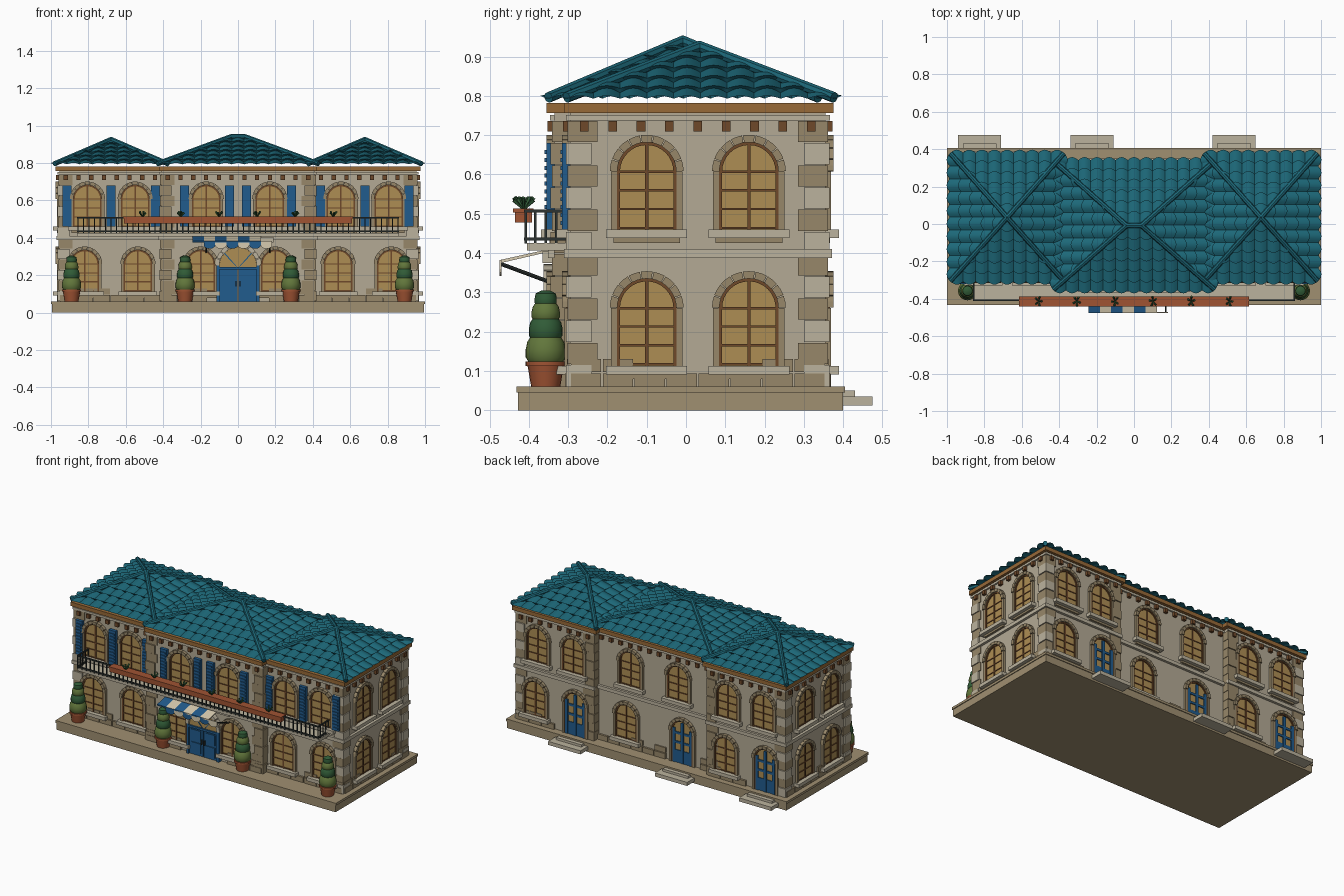
import bpy, bmesh, random
from math import sin, cos, pi, radians
from mathutils import Matrix, Vector

if "Cube" in bpy.data.objects:
    bpy.data.objects.remove(bpy.data.objects["Cube"])

random.seed(4)
parts = {}
I4 = Matrix.Identity(4)
COL = dict(wall=(178, 168, 147), stone=(150, 134, 105), pale=(186, 177, 156), base=(158, 142, 112),
           roof=(34, 104, 120), wood=(110, 74, 46), fascia=(150, 105, 58), glass=(172, 140, 84), blue=(38, 92, 140),
           iron=(48, 54, 52), terra=(158, 84, 54), dark_green=(52, 92, 58), olive=(98, 118, 62), cream=(214, 202, 174))


def part(name, col):
    if name not in parts:
        parts[name] = (bmesh.new(), col)
    return parts[name][0]


def prism(name, col, M, pts, d0, d1):
    # extrude a (u, z) outline outward from a wall, local outward is -y
    bm = part(name, col)
    rings = [[bm.verts.new(M @ Vector((u, -d, z))) for u, z in pts] for d in (d0, d1)]
    bm.faces.new(rings[0])
    bm.faces.new(rings[1][::-1])
    n = len(pts)
    for i in range(n):
        j = (i + 1) % n
        bm.faces.new((rings[0][j], rings[0][i], rings[1][i], rings[1][j]))


def panel(name, col, M, u0, u1, z0, z1, d0, d1):
    prism(name, col, M, [(u0, z0), (u1, z0), (u1, z1), (u0, z1)], d0, d1)


def box(name, col, x0, x1, y0, y1, z0, z1):
    panel(name, col, I4, x0, x1, z0, z1, -y0, -y1)


def arch(w, z0, zs, n=12):
    return [(-w, z0), (w, z0)] + [(w * cos(pi * i / n), zs + w * sin(pi * i / n)) for i in range(n + 1)]


def arch_ring(name, col, M, r0, r1, zs, d, n, gap=0.0):
    for i in range(n):
        a = [pi * (i + gap + (1 - 2 * gap) * k / 2) / n for k in range(3)]
        pts = [(r1 * cos(t), zs + r1 * sin(t)) for t in a] + [(r0 * cos(t), zs + r0 * sin(t)) for t in a[::-1]]
        prism(name, col, M, pts, 0, d)


def rod(name, col, p, q, r0, r1, n=8):
    p, q = Vector(p), Vector(q)
    M = Matrix.Translation((p + q) / 2) @ (q - p).to_track_quat('Z', 'Y').to_matrix().to_4x4()
    bmesh.ops.create_cone(part(name, col), cap_ends=True, segments=n, radius1=r0, radius2=r1,
                          depth=(q - p).length, matrix=M)


def lathe(name, col, x, y, prof, n=20):
    bm = part(name, col)
    rings = [[bm.verts.new((x + r * cos(2 * pi * i / n), y + r * sin(2 * pi * i / n), z)) for i in range(n)] for r, z in prof]
    for a, b in zip(rings, rings[1:]):
        for i in range(n):
            bm.faces.new((a[i], a[(i + 1) % n], b[(i + 1) % n], b[i]))
    bm.faces.new(rings[0][::-1])
    bm.faces.new(rings[-1])


def wall_frame(x, y, a):
    return Matrix.Translation((x, y, 0)) @ Matrix.Rotation(radians(a), 4, 'Z')


def surround(M, z, zs):
    for s in (-1, 1):
        panel('opening_jambs', 'stone', M, s * .076, s * .091, z, zs, 0, .014)
        panel('window_frames', 'wood', M, s * .068, s * .077, z, zs, 0, .011)
    arch_ring('window_frame_arches', 'wood', M, .068, .077, zs, .011, 8)
    arch_ring('arch_stones', 'stone', M, .075, .094, zs, .02, 9, .04)


def window(M, z):
    zs = z + .147
    prism('window_glass', 'glass', M, arch(.074, z, zs), -.01, .004)
    panel('window_frames', 'wood', M, -.004, .004, z, zs + .072, 0, .009)
    for h in (.004, .052, .1, .147):
        panel('window_frames', 'wood', M, -.07, .07, z + h - .003, z + h + .003, 0, .008)
    surround(M, z, zs)
    panel('window_sills', 'pale', M, -.103, .103, z - .022, z, 0, .034)
    panel('sill_supports', 'stone', M, -.085, .085, z - .034, z - .022, 0, .012)


def back_door(M):
    prism('door_glass', 'glass', M, arch(.074, .06, .26), -.01, .004)
    surround(M, .06, .26)
    panel('back_doors', 'blue', M, -.068, .068, .06, .14, 0, .009)
    for u in (-.06, 0, .06):
        panel('back_doors', 'blue', M, u - .009, u + .009, .06, .26 + (.06 if u == 0 else .02), 0, .012)
    for z in (.19, .25):
        panel('back_doors', 'blue', M, -.068, .068, z - .007, z + .007, 0, .01)


def roof_face(A, B, C, D):
    # barrel tiles laid on a plane, trimmed along both hips
    u = (B - A).normalized()
    L = (B - A).length
    v = (C + D) / 2 - A
    v -= u * v.dot(u)
    S = v.length
    v.normalize()
    n = u.cross(v)
    cols, rows = round(L / .066), max(4, round(S / .062))
    bm, prev = bmesh.new(), None
    for r in range(rows):
        for t, lift in ((r, .012), (r + 1, 0)):
            row = []
            for i in range(cols * 6 + 1):
                h = abs(sin(pi * i / 6))
                row.append(bm.verts.new(A + u * L * i / (cols * 6) + v * (t * S / rows - (.012 * h if lift else 0))
                                        + n * (lift + .013 * h)))
            if prev:
                for i in range(cols * 6):
                    bm.faces.new((prev[i], prev[i + 1], row[i + 1], row[i]))
            prev = row
    for P, Q in ((A, D), (B, C)):
        no = (Q - P).cross(Vector((0, 0, 1))).normalized()
        if no.dot((A + B + C + D) / 4 - P) > 0:
            no = -no
        bmesh.ops.bisect_plane(bm, geom=bm.verts[:] + bm.edges[:] + bm.faces[:], plane_co=P, plane_no=no, clear_outer=True)
    me = bpy.data.meshes.new('tmp')
    bm.to_mesh(me)
    part('roof_tiles', 'roof').from_mesh(me)
    bpy.data.meshes.remove(me)
    up = Vector((0, 0, .014))
    rod('hip_ridges', 'roof', A + up, D + up, .014, .014)
    rod('hip_ridges', 'roof', C + up, D + up + u * .001, .014, .014)


def hip_roof(x0, x1, y0, y1, z0, z1, half, yr):
    c = [Vector(p) for p in ((x0, y0, z0), (x1, y0, z0), (x1, y1, z0), (x0, y1, z0))]
    m = (x0 + x1) / 2
    l, r = Vector((m - half, yr, z1)), Vector((m + half, yr, z1))
    for f in ((c[0], c[1], r, l), (c[1], c[2], r, r), (c[2], c[3], l, r), (c[3], c[0], l, l)):
        roof_face(*f)


# base slab and back steps
box('base_slab', 'base', -.995, .995, -.428, .4, 0, .047)
box('base_top', 'base', -1, 1, -.432, .405, .045, .06)
BACK_DOORS = (-.825, -.225, .535)
for x in BACK_DOORS:
    box('back_steps', 'pale', x - .115, x + .115, .39, .475, .012, .035)
    box('back_steps', 'pale', x - .09, x + .09, .39, .43, .035, .05)

# wall blocks, eave boards and roofs
box('centre_walls', 'wall', -.41, .41, -.335, .315, .06, .76)
box('centre_eaves', 'fascia', -.42, .42, -.355, .338, .757, .782)
hip_roof(-.43, .43, -.35, .337, .782, .926, .04, -.008)
for s in (-1, 1):
    a, b = sorted((s * .405, s * .955))
    box('wing_walls', 'wall', a, b, -.295, .355, .06, .76)
    a, b = sorted((s * .38, s * .977))
    box('wing_eaves', 'fascia', a, b, -.309, .376, .757, .782)
    hip_roof(a - .004, b + .004, -.304, .377, .782, .912, 0, .035)

# belt course, cornice, dentils and plinth stones on each wall
WALLS = [(0, -.335, 0, .82), (0, .315, 180, .82), (.955, .03, 90, .65), (-.955, .03, -90, .65)]
for s in (-1, 1):
    WALLS += [(s * .6825, -.295, 0, .545), (s * .6825, .355, 180, .545)]
for x, y, a, L in WALLS:
    M, h = wall_frame(x, y, a), L / 2
    panel('belt_course', 'pale', M, -h - .014, h + .014, .388, .41, 0, .016)
    panel('cornice', 'pale', M, -h - .01, h + .01, .738, .752, 0, .011)
    n = round(L / .07)
    for i in range(n):
        u = (i + .5) * L / n - h
        panel('dentils', 'wood', M, u - .011, u + .011, .71, .736, 0, .018)
    n = round(L / .085)
    for i in range(n):
        u0, u1 = i * L / n - h + .002, (i + 1) * L / n - h - .002
        c = (M @ Vector(((u0 + u1) / 2, 0, 0))).x
        if (a == 0 and abs(c) < .14) or (a == 180 and min(abs(c - d) for d in BACK_DOORS) < .11):
            continue
        panel('plinth_stones', 'stone', M, u0, u1, .06, .094, 0, .013)
        if random.random() < .5:
            panel('plinth_upper_stones', 'stone', M, u0, u1, .097, .13, 0, .008)

# corner quoins, alternating pale and dark
for s in (-1, 1):
    for x, y, sy in ((.955, -.295, -1), (.955, .355, 1), (.41, -.335, -1), (.41, .355, 1)):
        inner = y == .355 and x == .41
        for k in range(12):
            w, o = ((.055, .01), (.07, .006))[k % 2]
            x0, x1 = (x - .01, x + w) if inner else (x - w, x + o)
            xs, ys = sorted((s * x0, s * x1)), sorted((y + sy * o, y - sy * (w if x > .5 else .04)))
            nm, c = (('pale_quoins', 'pale'), ('dark_quoins', 'stone'))[k % 2 if x > .5 else 1]
            box(nm, c, *xs, *ys, .061 + k * .0565, .115 + k * .0565)

# windows and back doors
LO, UP = .113, .46
for s in (-1, 1):
    for y in (-.1, .16):
        for z in (LO, UP):
            window(wall_frame(s * .955, y, s * 90), z)
    for x, z, yf, yb in ((.82, LO, -.295, .355), (.535, LO, -.295, .355), (.2, LO, -.335, .315),
                         (.805, UP, -.295, .355), (.55, UP, -.295, .355), (.17, UP, -.335, .315)):
        window(wall_frame(s * x, yf, 0), z)
        M = wall_frame(s * x, yb, 180)
        if z == LO and min(abs(s * x - d) for d in BACK_DOORS) < .04:
            back_door(M)
        else:
            window(M, z)
    # shutters with slats
    for x, y in ((.285, -.335), (.045, -.335), (.915, -.295), (.44, -.295), (.678, -.295)):
        M = wall_frame(s * x, y, 0)
        panel('shutters', 'blue', M, -.024, .024, .46, .68, 0, .02)
        for k in range(10):
            panel('shutter_slats', 'blue', M, -.018, .018, .472 + k * .02, .482 + k * .02, 0, .025)

# front double door with fan light
M = wall_frame(0, -.335, 0)
prism('fan_light', 'glass', M, arch(.1, .235, .25), 0, .016)
arch_ring('door_arch_stones', 'pale', M, .1, .122, .25, .028, 9, .04)
for s in (-1, 1):
    panel('front_door_frame', 'blue', M, s * .1, s * .116, .06, .255, 0, .026)
    panel('front_doors', 'blue', M, s * .002, s * .1, .06, .235, 0, .016)
    for z0, z1 in ((.075, .14), (.155, .222)):
        panel('front_door_panels', 'blue', M, s * .018, s * .084, z0, z1, 0, .022)
    panel('door_handles', 'iron', M, s * .007, s * .013, .14, .17, 0, .03)
    p = [(0, .24), (s * .004, .24), (s * .075, .315), (s * .07, .32)]
    prism('fan_bars', 'blue', M, p, 0, .02)
panel('front_door_frame', 'blue', M, -.116, .116, .232, .245, 0, .026)

# striped awning with scalloped valance
for i in range(6):
    u, c = -.183 + i * .061, ('blue', 'cream')[i % 2]
    nm = ('awning_blue', 'awning_cream')[i % 2]
    side = Matrix.Translation((u, 0, 0)) @ Matrix.Rotation(radians(90), 4, 'Z')
    prism(nm, c, side, [(-.34, .405), (-.34, .412), (-.475, .382), (-.475, .374)], 0, -.061)
    sc = [(u + .0305 + .0305 * cos(t), .36 + .018 * sin(-t)) for t in [pi * k / 6 for k in range(7)]]
    prism(nm, c, I4, [(u, .382), (u + .061, .382)] + sc, .47, .475)
for s in (-1, 1):
    rod('awning_arms', 'iron', (s * .17, -.47, .372), (s * .17, -.33, .32), .005, .005)
box('awning_mount', 'pale', -.19, .19, -.365, -.33, .375, .405)

# balcony, railing, planter and plants
box('balcony_slab', 'pale', -.86, .86, -.405, -.29, .406, .426)
for z in (.436, .507):
    box('balcony_rails', 'iron', -.86, .86, -.412, -.404, z - .004, z + .004)
    for s in (-1, 1):
        a, b = sorted((s * .852, s * .86))
        box('balcony_rails', 'iron', a, b, -.41, -.295, z - .004, z + .004)
for i in range(59):
    x = -.856 + i * 1.712 / 58
    box('balusters', 'iron', x - .003, x + .003, -.411, -.405, .424, .507)
for s in (-1, 1):
    for i in range(4):
        box('balusters', 'iron', s * .856 - .003, s * .856 + .003, -.387 + i * .027, -.381 + i * .027, .424, .507)
box('planter_box', 'terra', -.61, .61, -.435, -.392, .478, .505)
box('planter_rim', 'terra', -.614, .614, -.44, -.388, .503, .513)
for i in range(6):
    x = -.51 + i * .204
    for k in range(5):
        t = k * 1.257 + i
        q = (x + .018 * cos(t), -.413 + .026 * sin(t), .535 + .006 * (k % 2))
        rod('planter_leaves', 'dark_green', (x, -.413, .51), q, .002, .006, 5)

# potted tiered topiaries
for x in (-.89, -.283, .283, .89):
    y = -.357
    lathe('plant_pots', 'terra', x, y, [(.037, .06), (.046, .112), (.051, .112), (.051, .124), (.04, .124)])
    for k, (z0, z1, r) in enumerate(((.122, .187, .051), (.18, .234, .043), (.228, .272, .036), (.265, .305, .028))):
        h = z1 - z0
        top = .35 if k == 3 else .75
        prof = [(r * .85, z0), (r, z0 + h * .2), (r, z0 + h * .5), (r * .92, z0 + h * .8), (r * top, z1)]
        lathe(*(('topiary_olive', 'olive'), ('topiary_green', 'dark_green'))[k % 2], x, y, prof)

# turn the collected parts into objects
mats = {}
for k, rgb in COL.items():
    mats[k] = bpy.data.materials.new(k)
    mats[k].diffuse_color = [(c / 255) ** 2.2 for c in rgb] + [1]
for name, (bm, col) in parts.items():
    if name != 'roof_tiles':
        bmesh.ops.recalc_face_normals(bm, faces=bm.faces[:])
    me = bpy.data.meshes.new(name)
    bm.to_mesh(me)
    ob = bpy.data.objects.new(name, me)
    bpy.context.collection.objects.link(ob)
    me.materials.append(mats[col])
    if name in ('roof_tiles', 'hip_ridges', 'plant_pots', 'topiary_olive', 'topiary_green'):
        bpy.ops.object.select_all(action='DESELECT')
        ob.select_set(True)
        bpy.context.view_layer.objects.active = ob
        bpy.ops.object.shade_smooth_by_angle(angle=radians(40))

for m in bpy.data.materials:
    if m.users and not m.is_grease_pencil:
        m.use_nodes = True
        m.node_tree.nodes["Principled BSDF"].inputs["Base Color"].default_value = m.diffuse_color
